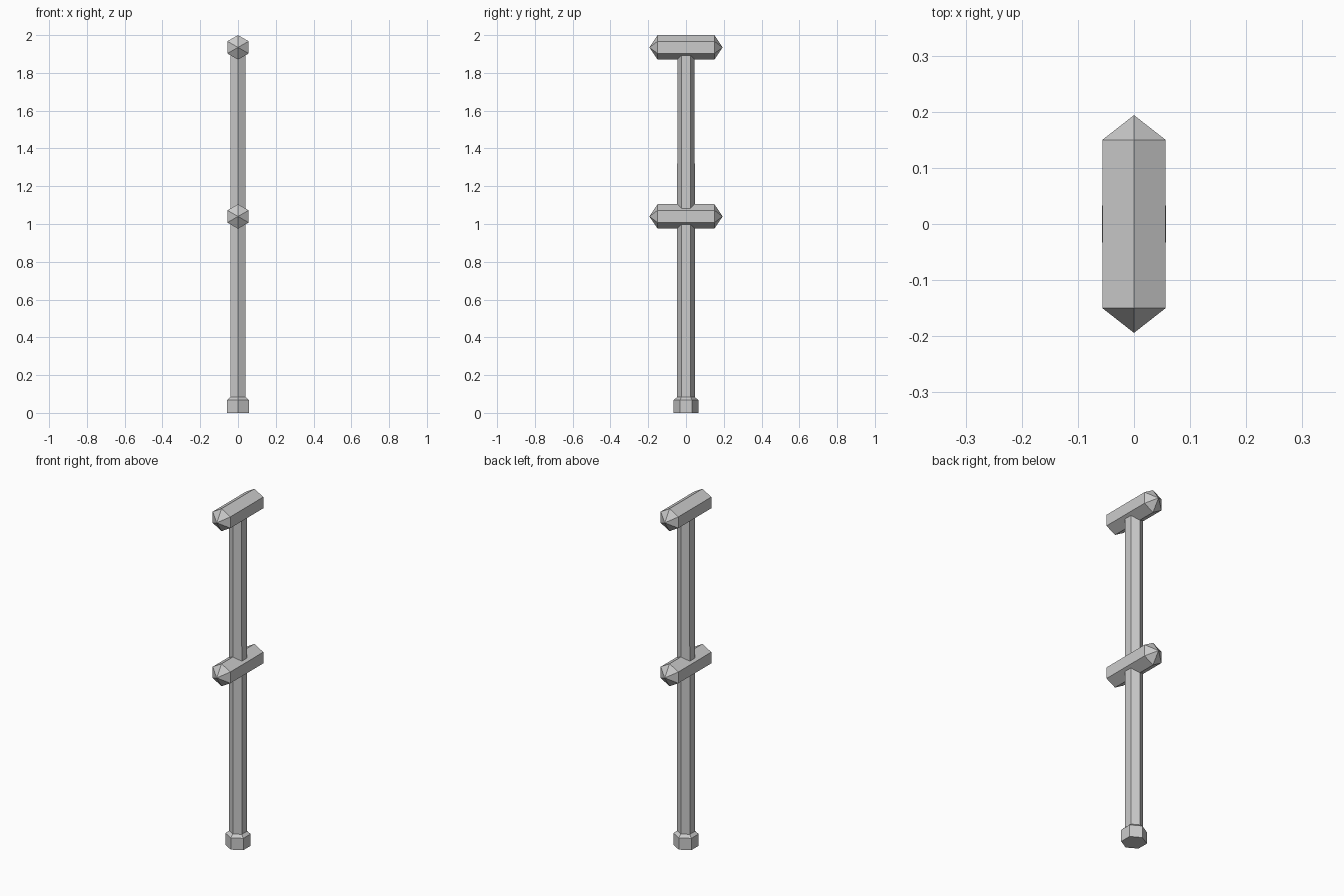
import bpy
import bmesh
from math import cos, sin, pi
from mathutils import Matrix

cube = bpy.data.objects.get("Cube")
if cube:
    bpy.data.objects.remove(cube, do_unlink=True)

SIDES = 6

grey = bpy.data.materials.new("plain grey")
grey.use_nodes = True
colour = (0.6, 0.6, 0.6, 1)
grey.diffuse_color = colour
grey.node_tree.nodes["Principled BSDF"].inputs["Base Color"].default_value = colour


def hex_prism(name, profile, matrix=Matrix()):
    """Six-sided solid from (radius, height) stations; radius 0 makes a point."""
    bm = bmesh.new()
    rings = []
    for radius, height in profile:
        count = SIDES if radius else 1
        rings.append([bm.verts.new((radius * sin(2 * pi * i / SIDES),
                                    radius * cos(2 * pi * i / SIDES), height))
                      for i in range(count)])
    for low, high in zip(rings, rings[1:]):
        for i in range(SIDES):
            j = (i + 1) % SIDES
            corners = [low[i % len(low)], low[j % len(low)],
                       high[j % len(high)], high[i % len(high)]]
            bm.faces.new(list(dict.fromkeys(corners)))
    for ring in (rings[0], rings[-1]):
        if len(ring) > 1:
            bm.faces.new(ring)
    bm.transform(matrix)
    bmesh.ops.recalc_face_normals(bm, faces=bm.faces)
    mesh = bpy.data.meshes.new(name)
    bm.to_mesh(mesh)
    bm.free()
    mesh.materials.append(grey)
    obj = bpy.data.objects.new(name, mesh)
    bpy.context.collection.objects.link(obj)
    return obj


# Foot with a chamfered shoulder
hex_prism("foot", [(0.066, 0), (0.066, 0.068), (0.047, 0.083)])

# Upright post, ending inside the top bar
hex_prism("post", [(0.047, 0.07), (0.046, 1.92)])

# Pointed crossbars running front to back
bar = [(0, -0.194), (0.065, -0.15), (0.065, 0.15), (0, 0.194)]
for name, z in (("middle_crossbar", 1.04), ("top_crossbar", 1.935)):
    hex_prism(name, bar, Matrix.Translation((0, 0, z)) @ Matrix.Rotation(pi / 2, 4, 'X'))
